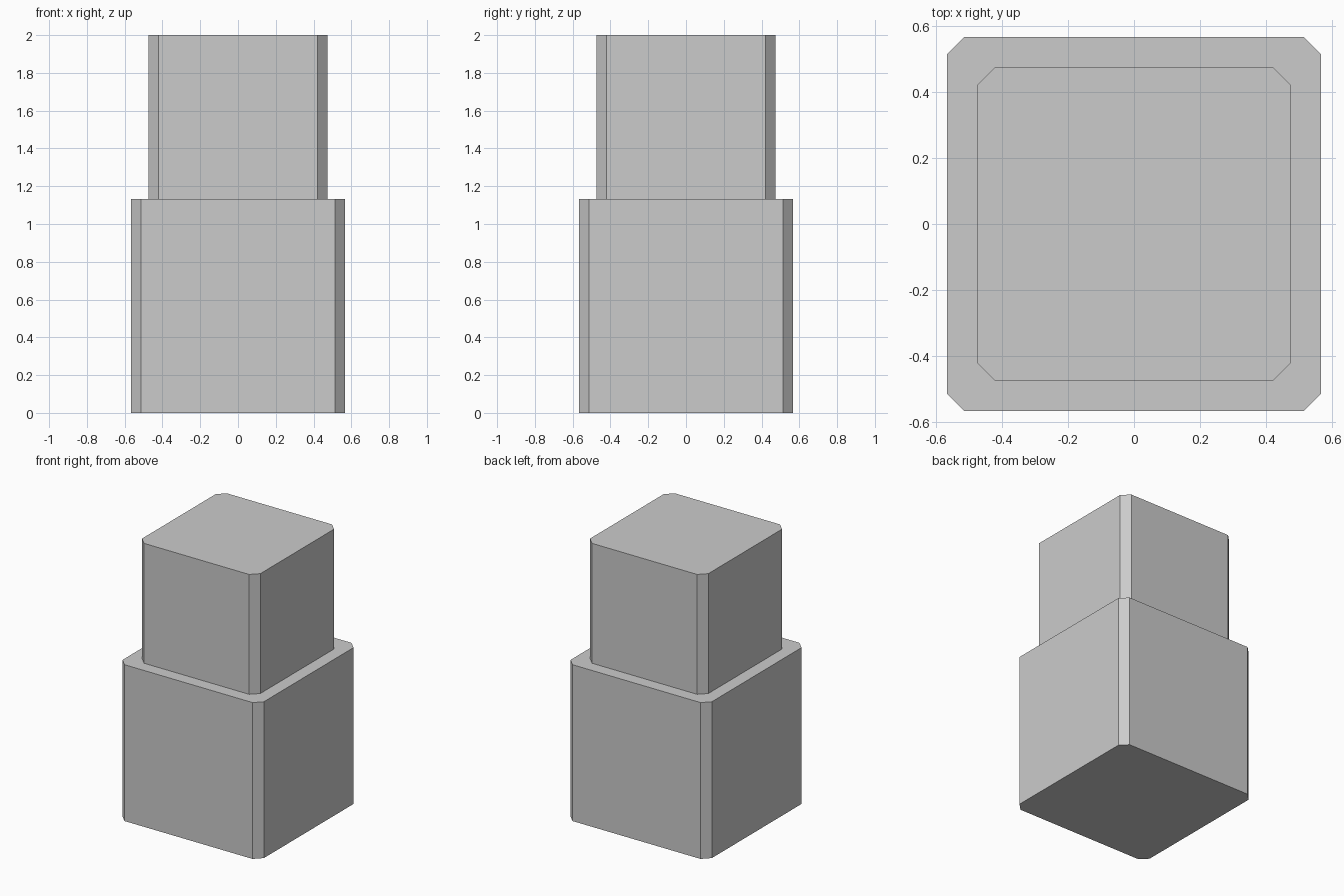
import bpy, bmesh

if "Cube" in bpy.data.objects:
    bpy.data.objects.remove(bpy.data.objects["Cube"])

CHAMFER = 0.053
STEP_Z = 1.132


def chamfered_block(name, half, z0, z1):
    """Square block with its four upright edges cut flat."""
    inner = half - CHAMFER
    outline = [(inner, -half), (half, -inner), (half, inner), (inner, half),
               (-inner, half), (-half, inner), (-half, -inner), (-inner, -half)]
    bm = bmesh.new()
    base = bm.faces.new([bm.verts.new((x, y, z0)) for x, y in outline])
    top = bmesh.ops.extrude_face_region(bm, geom=[base], use_keep_orig=True)
    for v in top["geom"]:
        if isinstance(v, bmesh.types.BMVert):
            v.co.z = z1
    bmesh.ops.recalc_face_normals(bm, faces=bm.faces)
    mesh = bpy.data.meshes.new(name)
    bm.to_mesh(mesh)
    bm.free()
    obj = bpy.data.objects.new(name, mesh)
    bpy.context.collection.objects.link(obj)
    return obj


# Wide lower block and narrower block standing on it
chamfered_block("lower_block", 0.566, 0.0, STEP_Z)
chamfered_block("upper_block", 0.474, STEP_Z, 2.0)
